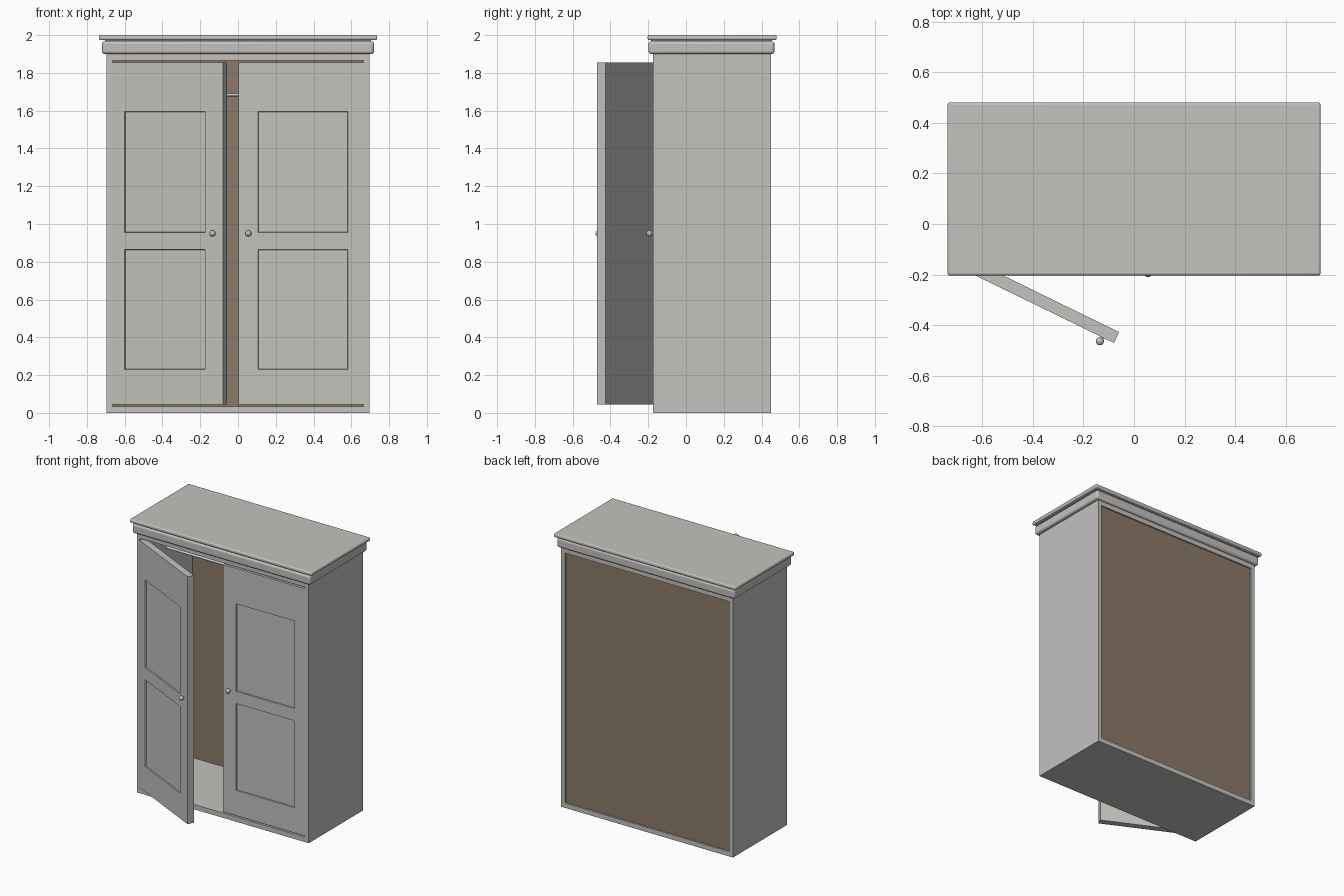
import bpy, bmesh, math
from mathutils import Matrix, Vector

if "Cube" in bpy.data.objects:
    bpy.data.objects.remove(bpy.data.objects["Cube"])


def material(name, rgb):
    m = bpy.data.materials.new(name)
    m.use_nodes = True
    m.diffuse_color = (*rgb, 1)
    m.node_tree.nodes["Principled BSDF"].inputs["Base Color"].default_value = (*rgb, 1)
    return m


GREY = material("painted grey wood", (0.55, 0.54, 0.52))
BROWN = material("brown backing board", (0.26, 0.195, 0.14))
STEEL = material("pale steel", (0.58, 0.61, 0.65))


def finish(bm, name, mat, matrix=Matrix()):
    mesh = bpy.data.meshes.new(name)
    bm.to_mesh(mesh)
    bm.free()
    mesh.materials.append(mat)
    ob = bpy.data.objects.new(name, mesh)
    ob.matrix_world = matrix
    bpy.context.collection.objects.link(ob)
    return ob


def box_mesh(x, y, z):
    bm = bmesh.new()
    bmesh.ops.create_cube(bm, size=1)
    size = Vector((x[1] - x[0], y[1] - y[0], z[1] - z[0]))
    mid = Vector((sum(x), sum(y), sum(z))) / 2
    for v in bm.verts:
        v.co = v.co * size + mid
    return bm


def box(name, x, y, z, mat=GREY, bevel=0.0):
    ob = finish(box_mesh(x, y, z), name, mat)
    if bevel:
        mod = ob.modifiers.new("rounded edges", "BEVEL")
        mod.width, mod.segments = bevel, 4
        smooth(ob)
    return ob


def smooth(ob):
    bpy.ops.object.select_all(action="DESELECT")
    ob.select_set(True)
    bpy.context.view_layer.objects.active = ob
    bpy.ops.object.shade_smooth_by_angle(angle=math.radians(40))


# Carcass
W, T, FRONT, BACK, TOP = 0.695, 0.03, -0.175, 0.45, 1.9
inner = (T - W, W - T)
for side, s in (("left", 1), ("right", -1)):
    box(side + "_side_panel", sorted((s * W, s * (W - T))), (FRONT, BACK), (0, TOP))
box("floor_panel", inner, (FRONT, BACK), (0, 0.035))
box("ceiling_panel", inner, (FRONT, BACK), (1.865, TOP))
box("back_board", inner, (0.422, 0.44), (0.035, 1.865), BROWN)

# Crown moulding
box("crown_moulding", (-0.72, 0.72), (-0.198, 0.468), (TOP, 1.968), bevel=0.015)
box("crown_neck", (-0.705, 0.705), (-0.185, 0.455), (1.96, 1.98))
box("crown_slab", (-0.737, 0.737), (-0.203, 0.48), (1.973, 2.0), bevel=0.009)

# Doors: hinge at the local origin, two recessed panels each
DOOR_W, DOOR_T, MARGIN = 0.685, 0.048, 0.105
PANELS = ((0.23, 0.865), (0.955, 1.595))


def door(name, s, hinge, angle):
    bm = box_mesh(sorted((0, s * DOOR_W)), (0, DOOR_T), (0.045, 1.855))
    cuts = [((s * u, 0, 0), (1, 0, 0)) for u in (MARGIN, DOOR_W - MARGIN)]
    cuts += [((0, 0, z), (0, 0, 1)) for pair in PANELS for z in pair]
    for co, no in cuts:
        bmesh.ops.bisect_plane(bm, geom=bm.verts[:] + bm.edges[:] + bm.faces[:],
                               plane_co=co, plane_no=no)
    bm.normal_update()
    recess = []
    for f in bm.faces:
        c = f.calc_center_median()
        if (f.normal.y < -0.9 and MARGIN < abs(c.x) < DOOR_W - MARGIN
                and any(a < c.z < b for a, b in PANELS)):
            recess.append(f)
    bmesh.ops.inset_individual(bm, faces=recess, thickness=0.002, depth=-0.008)
    place = Matrix.Translation(hinge) @ Matrix.Rotation(math.radians(angle), 4, "Z")
    finish(bm, name, GREY, place)

    # Round knob on a short stem
    bm = bmesh.new()
    x = s * (DOOR_W - 0.053)
    bmesh.ops.create_uvsphere(bm, u_segments=20, v_segments=12, radius=0.016,
                              matrix=Matrix.Translation((x, -0.018, 0.95)))
    bmesh.ops.create_cone(bm, cap_ends=True, segments=16, radius1=0.008, radius2=0.008,
                          depth=0.02, matrix=Matrix.Translation((x, -0.006, 0.95))
                          @ Matrix.Rotation(math.pi / 2, 4, "X"))
    smooth(finish(bm, name + "_knob", GREY, place))


door("left_door", -1, (0.687, FRONT - 0.001, 0), 0)
door("right_door", 1, (-0.695, -0.17, 0), -26)

# Clothes rail
bm = bmesh.new()
bmesh.ops.create_cone(bm, cap_ends=True, segments=20, radius1=0.008, radius2=0.008,
                      depth=2 * (W - T), matrix=Matrix.Translation((0, 0.13, 1.684))
                      @ Matrix.Rotation(math.pi / 2, 4, "Y"))
smooth(finish(bm, "clothes_rail", STEEL))
